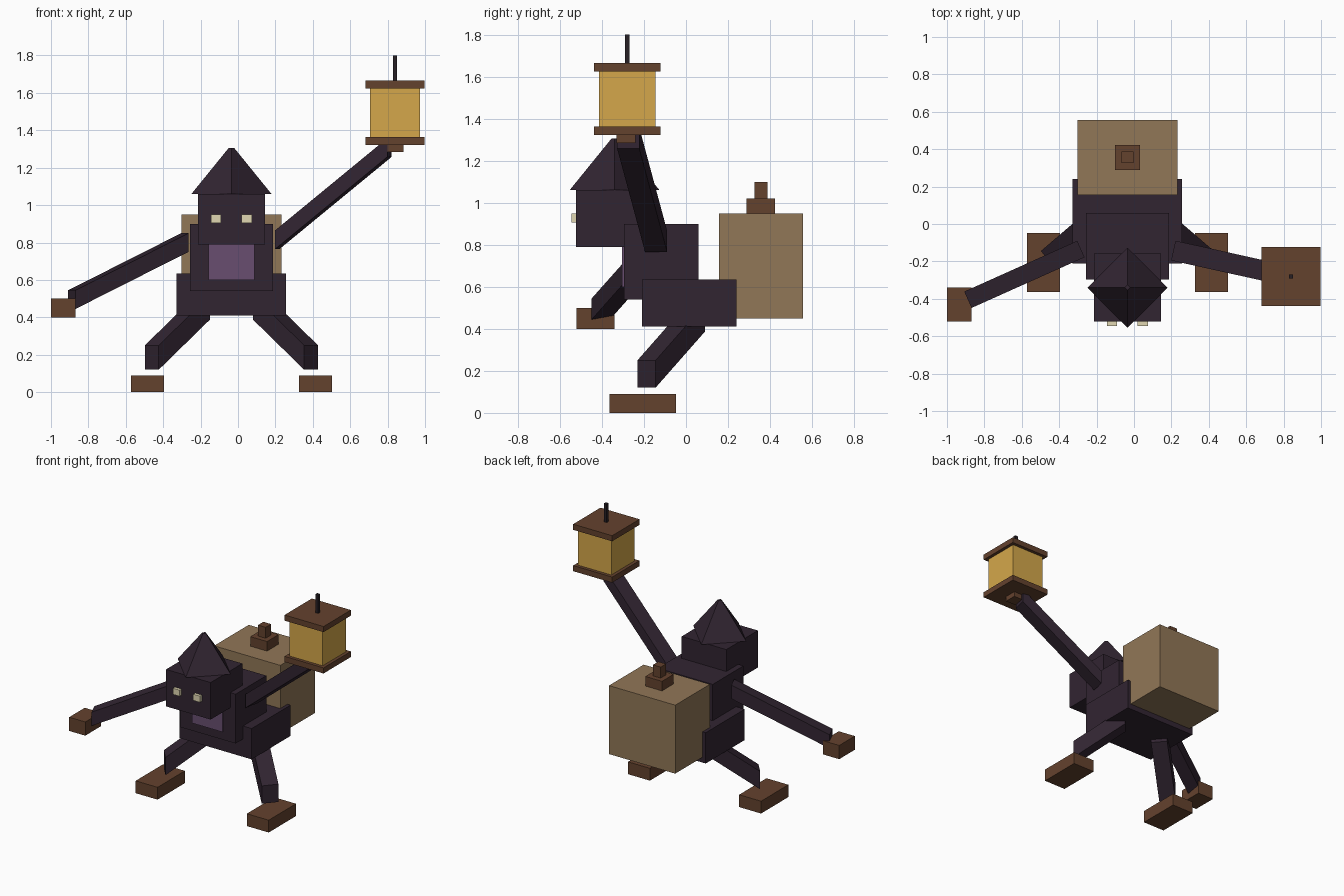
import bpy, bmesh
from mathutils import Vector, Matrix

if "Cube" in bpy.data.objects:
    bpy.data.objects.remove(bpy.data.objects["Cube"], do_unlink=True)

MID = -0.035  # body's plane of symmetry


def material(name, rgb):
    m = bpy.data.materials.new(name)
    m.use_nodes = True
    m.diffuse_color = (*rgb, 1)
    bsdf = next(n for n in m.node_tree.nodes if n.type == 'BSDF_PRINCIPLED')
    bsdf.inputs["Base Color"].default_value = (*rgb, 1)
    bsdf.inputs["Roughness"].default_value = 0.9
    return m


cloth = material("dark_cloth", (0.031, 0.018, 0.031))
leather = material("brown_leather", (0.127, 0.054, 0.027))
canvas = material("tan_canvas", (0.283, 0.184, 0.095))
glow = material("lantern_gold", (0.66, 0.386, 0.069))
violet = material("belly_violet", (0.138, 0.076, 0.162))
cream = material("eye_cream", (0.75, 0.68, 0.445))
iron = material("dark_iron", (0.02, 0.014, 0.018))


def finish(name, bm, mat):
    bmesh.ops.recalc_face_normals(bm, faces=bm.faces)
    me = bpy.data.meshes.new(name)
    bm.to_mesh(me)
    bm.free()
    me.materials.append(mat)
    ob = bpy.data.objects.new(name, me)
    bpy.context.collection.objects.link(ob)


def box(name, mat, x, y, z):
    """Block spanning the (low, high) range on each axis."""
    bm = bmesh.new()
    bmesh.ops.create_cube(bm, size=1)
    for v in bm.verts:
        v.co = Vector([(r[0] + r[1]) / 2 + c * (r[1] - r[0])
                       for c, r in zip(v.co, (x, y, z))])
    finish(name, bm, mat)


def centred(name, mat, cx, cy, width, depth, z):
    box(name, mat, (cx - width / 2, cx + width / 2),
        (cy - depth / 2, cy + depth / 2), z)


def limb(name, start, end, width, height):
    """Slanted beam whose end faces stand upright."""
    start, end = Vector(start), Vector(end)
    side = (end - start).cross(Vector((0, 0, 1))).normalized() * width / 2
    up = Vector((0, 0, height / 2))
    bm = bmesh.new()
    ring = [bm.verts.new(start + side * s + up * u)
            for s, u in ((-1, -1), (1, -1), (1, 1), (-1, 1))]
    face = bm.faces.new(ring)
    grown = bmesh.ops.extrude_face_region(bm, geom=[face], use_keep_orig=True)
    moved = [g for g in grown["geom"] if isinstance(g, bmesh.types.BMVert)]
    bmesh.ops.translate(bm, verts=moved, vec=end - start)
    finish(name, bm, cloth)


# Body
centred("hips", cloth, MID, 0.015, 0.585, 0.45, (0.41, 0.635))
centred("torso", cloth, MID, -0.118, 0.445, 0.355, (0.54, 0.90))
centred("belly_patch", violet, MID, -0.300, 0.245, 0.009, (0.60, 0.84))

# Head and four-sided hat with its corners to the front, back and sides
centred("head", cloth, MID, -0.34, 0.36, 0.365, (0.79, 1.06))
hat = bmesh.new()
bmesh.ops.create_cone(hat, cap_ends=True, segments=4, radius1=0.214,
                      radius2=0.015, depth=0.245,
                      matrix=Matrix.Translation((MID, -0.34, 1.1825)))
finish("pointed_hat", hat, cloth)

# Eyes, legs and feet on both sides
for label, s in (("left", 1), ("right", -1)):
    centred(label + "_eye", cream, MID + s * 0.082, -0.53, 0.054, 0.03,
            (0.905, 0.95))
    limb(label + "_leg", (MID + s * 0.153, 0.047, 0.452),
         (MID + s * 0.426, -0.188, 0.185), 0.114, 0.13)
    centred(label + "_foot", leather, MID + s * 0.449, -0.206, 0.177, 0.315,
            (0, 0.09))

# Lowered right arm
limb("right_arm", (-0.284, -0.134, 0.80), (-0.888, -0.405, 0.495), 0.096, 0.1)
box("right_hand", leather, (-1.0, -0.87), (-0.52, -0.34), (0.40, 0.50))

# Raised left arm
limb("left_arm", (0.21, -0.142, 0.815), (0.81, -0.275, 1.308), 0.108, 0.1)
box("left_hand", leather, (0.80, 0.885), (-0.33, -0.24), (1.285, 1.35))

# Lantern
LX, LY = 0.84, -0.28
for name, mat, size, z in (
        ("lantern_base", leather, 0.315, (1.322, 1.363)),
        ("lantern_glass", glow, 0.268, (1.363, 1.624)),
        ("lantern_lid", leather, 0.315, (1.624, 1.665)),
        ("lantern_rod", iron, 0.022, (1.665, 1.80))):
    centred(name, mat, LX, LY, size, size, z)

# Backpack with stepped knob
PY = 0.356
centred("backpack", canvas, MID, PY, 0.535, 0.40, (0.45, 0.95))
centred("knob_base", leather, MID, PY, 0.135, 0.135, (0.95, 1.02))
centred("knob_top", leather, MID, PY, 0.062, 0.062, (1.02, 1.10))
